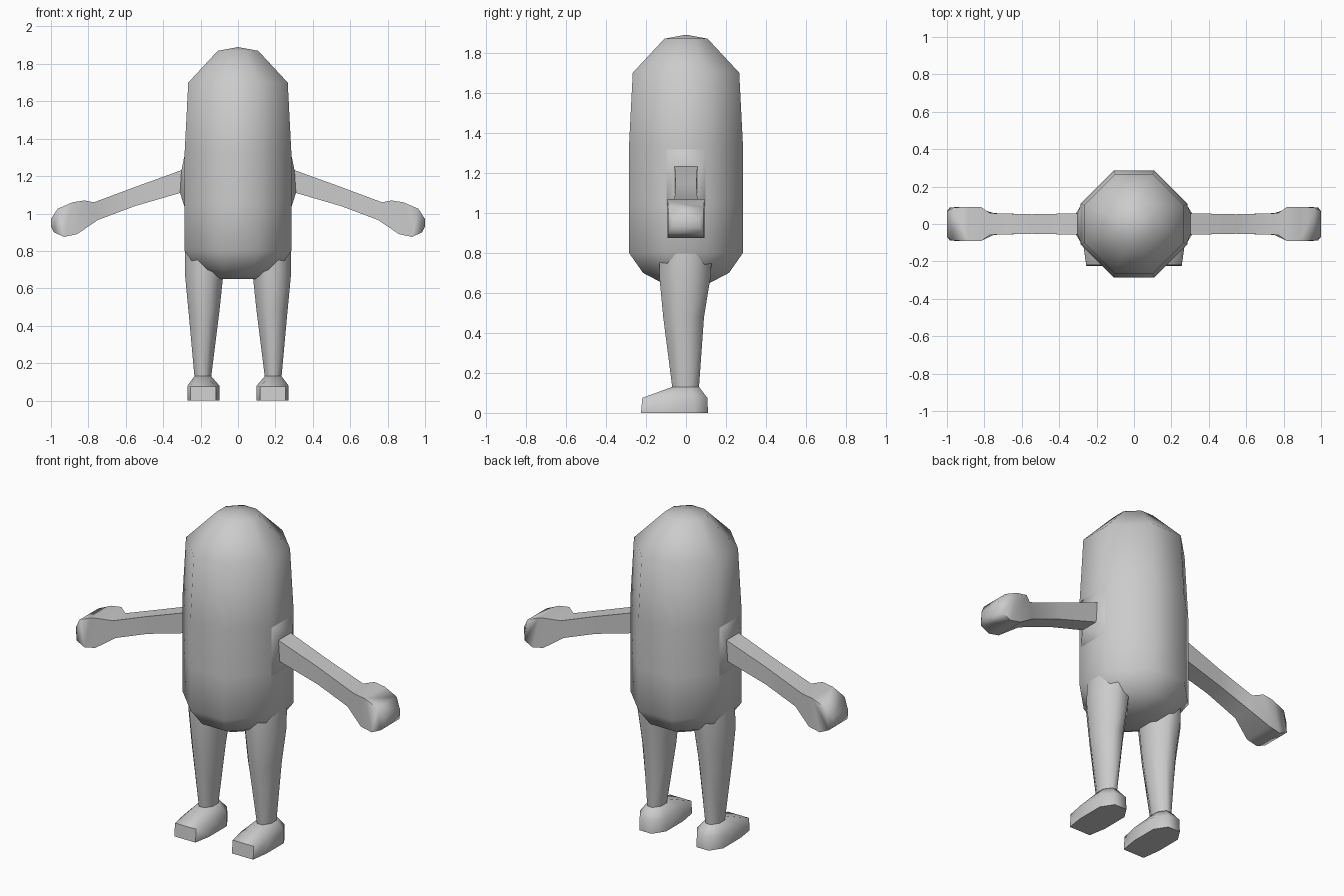
import bpy, bmesh, math

if "Cube" in bpy.data.objects:
    bpy.data.objects.remove(bpy.data.objects["Cube"])

grey = bpy.data.materials.new("plain grey")
grey.diffuse_color = (0.6, 0.6, 0.6, 1)
grey.use_nodes = True
grey.node_tree.nodes["Principled BSDF"].inputs["Base Color"].default_value = grey.diffuse_color


def octagon(z, cx, cy, rx, ry, c=0.38):
    """Eight-sided ring lying flat at height z."""
    pts = [(1, c), (c, 1), (-c, 1), (-1, c), (-1, -c), (-c, -1), (c, -1), (1, -c)]
    return [(cx + rx * x, cy + ry * y, z) for x, y in pts]


def arm_ring(xt, zt, xb, zb, hy):
    """Four-sided ring from a top and a bottom point."""
    return [(xt, -hy, zt), (xt, hy, zt), (xb, hy, zb), (xb, -hy, zb)]


def loft(name, rings, side=1, tip=None, angle=60):
    bm = bmesh.new()
    loops = [[bm.verts.new((side * x, y, z)) for x, y, z in r] for r in rings]
    n = len(loops[0])
    for a, b in zip(loops, loops[1:]):
        for i in range(n):
            j = (i + 1) % n
            bm.faces.new((a[i], a[j], b[j], b[i]))
    bm.faces.new(loops[0])
    if tip:
        t = bm.verts.new(tip)
        for i in range(n):
            bm.faces.new((loops[-1][i], loops[-1][(i + 1) % n], t))
    else:
        bm.faces.new(loops[-1])
    bmesh.ops.recalc_face_normals(bm, faces=bm.faces[:])
    me = bpy.data.meshes.new(name)
    bm.to_mesh(me)
    bm.free()
    me.materials.append(grey)
    ob = bpy.data.objects.new(name, me)
    bpy.context.collection.objects.link(ob)
    bpy.ops.object.select_all(action='DESELECT')
    ob.select_set(True)
    bpy.context.view_layer.objects.active = ob
    bpy.ops.object.shade_smooth_by_angle(angle=math.radians(angle))
    return ob


# Capsule body with a shallow pointed crown
body_profile = [(0.65, 0.12), (0.70, 0.215), (0.80, 0.285), (1.05, 0.285),
                (1.33, 0.285), (1.70, 0.266), (1.87, 0.108)]
loft("body", [octagon(z, 0, 0, r, r) for z, r in body_profile], tip=(0, 0, 1.89))

for side, label in ((1, "right"), (-1, "left")):
    # Flared shoulder that blends the body into the arm
    loft(label + "_shoulder", [
        arm_ring(0.27, 1.33, 0.27, 1.02, 0.105),
        arm_ring(0.284, 1.32, 0.284, 1.03, 0.10),
        arm_ring(0.302, 1.232, 0.31, 1.11, 0.057)], side)

    # Square arm widening into a mitten hand
    loft(label + "_arm", [
        arm_ring(0.25, 1.245, 0.25, 1.125, 0.058),
        arm_ring(0.302, 1.232, 0.31, 1.11, 0.057),
        arm_ring(0.55, 1.142, 0.55, 1.04, 0.052),
        arm_ring(0.77, 1.06, 0.75, 0.965, 0.058),
        arm_ring(0.82, 1.07, 0.86, 0.89, 0.092),
        arm_ring(0.885, 1.06, 0.93, 0.875, 0.092),
        arm_ring(0.965, 1.025, 0.985, 0.90, 0.088),
        arm_ring(1.0, 0.97, 1.0, 0.93, 0.068)], side)

    # Tapered leg running into the hip
    loft(label + "_leg", [
        octagon(0.13, 0.188, -0.002, 0.045, 0.067),
        octagon(0.48, 0.182, -0.012, 0.083, 0.102),
        octagon(0.68, 0.181, -0.005, 0.103, 0.128),
        octagon(0.80, 0.170, 0, 0.112, 0.13)], side)

    # Foot with a long blunt toe
    sole = [(0.27, 0.04), (0.225, 0.11), (0.145, 0.11), (0.10, 0.04),
            (0.10, -0.12), (0.118, -0.225), (0.255, -0.225), (0.27, -0.12)]
    loft(label + "_foot", [
        [(x, y, 0) for x, y in sole],
        [(x, y * 0.97, 0.075 if y < -0.2 or y > 0 else 0.08) for x, y in sole],
        octagon(0.13, 0.188, -0.002, 0.045, 0.067)], side)
